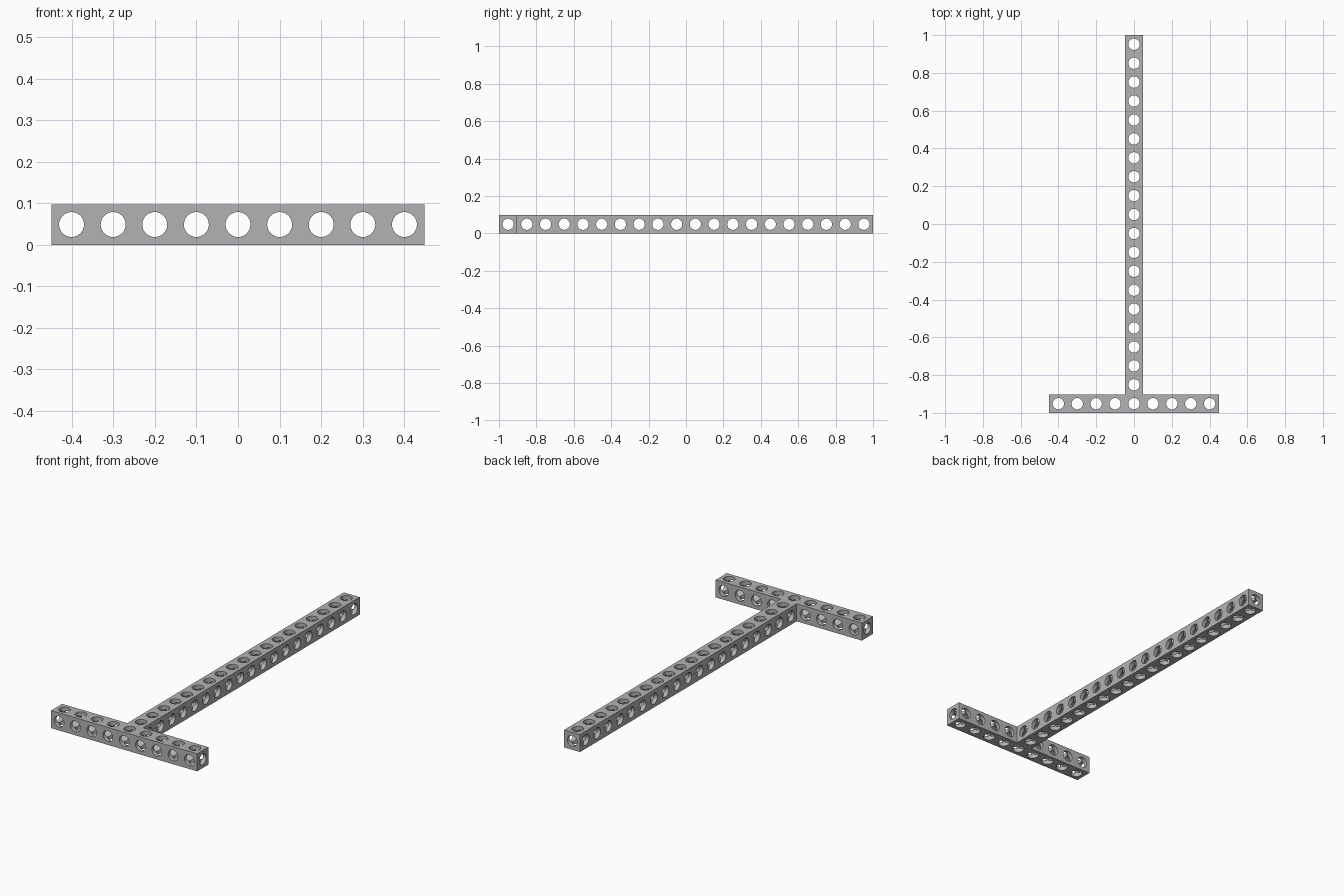
import bpy, bmesh
from math import pi
from mathutils import Matrix, Vector

cube = bpy.data.objects.get("Cube")
if cube:
    bpy.data.objects.remove(cube)

SIZE = 0.0975             # beam thickness
PITCH = (2 - SIZE) / 19   # hole spacing
RADIUS = 0.03
HALF = SIZE / 2
ARM = 4 * PITCH + HALF
ROW = -1 + HALF           # centre line of the crossbar

grey = bpy.data.materials.new("grey plastic")
grey.use_nodes = True
grey.diffuse_color = (0.45, 0.45, 0.45, 1)
grey.node_tree.nodes["Principled BSDF"].inputs["Base Color"].default_value = grey.diffuse_color


def add_object(name, bm):
    bmesh.ops.recalc_face_normals(bm, faces=bm.faces)
    mesh = bpy.data.meshes.new(name)
    bm.to_mesh(mesh)
    bm.free()
    obj = bpy.data.objects.new(name, mesh)
    bpy.context.collection.objects.link(obj)
    mesh.materials.append(grey)
    return obj


def drill(target, name, axis, holes):
    """Cut round holes, each given as (centre, length), along one axis."""
    bm = bmesh.new()
    turn = {"X": Matrix.Rotation(pi / 2, 4, "Y"),
            "Y": Matrix.Rotation(pi / 2, 4, "X"),
            "Z": Matrix.Identity(4)}[axis]
    for centre, length in holes:
        bmesh.ops.create_cone(bm, cap_ends=True, segments=32, radius1=RADIUS,
                              radius2=RADIUS, depth=length,
                              matrix=Matrix.Translation(Vector(centre)) @ turn)
    cutter = add_object(name, bm)
    cutter.hide_render = True
    mod = target.modifiers.new(name, "BOOLEAN")
    mod.operation = "DIFFERENCE"
    mod.solver = "EXACT"
    mod.object = cutter
    bpy.context.view_layer.objects.active = target
    bpy.ops.object.modifier_apply(modifier=mod.name)
    bpy.data.objects.remove(cutter)


# T-shaped beam: outline extruded upward
bm = bmesh.new()
right = [(ARM, -1), (ARM, -1 + SIZE), (HALF, -1 + SIZE), (HALF, 1)]
outline = right + [(-x, y) for x, y in reversed(right)]
face = bm.faces.new([bm.verts.new((x, y, 0)) for x, y in outline])
top = bmesh.ops.extrude_face_region(bm, geom=[face])["geom"]
bmesh.ops.translate(bm, vec=(0, 0, SIZE),
                    verts=[v for v in top if isinstance(v, bmesh.types.BMVert)])
beam = add_object("t_shaped_beam", bm)

# Hole positions along the crossbar and the long stem
bar = [i * PITCH for i in range(-4, 5)]
stem = [ROW + i * PITCH for i in range(1, 20)]
short = SIZE * 1.5

drill(beam, "vertical_holes", "Z",
      [((x, ROW, HALF), short) for x in bar] + [((0, y, HALF), short) for y in stem])
drill(beam, "sideways_holes", "X",
      [((0, ROW, HALF), 1.2)] + [((0, y, HALF), short) for y in stem])
drill(beam, "lengthwise_holes", "Y",
      [((x, ROW, HALF), short) for x in bar if x] + [((0, 0, HALF), 2.2)])

# Round hole walls, sharp rims
bpy.ops.object.select_all(action="DESELECT")
beam.select_set(True)
bpy.context.view_layer.objects.active = beam
bpy.ops.object.shade_smooth_by_angle(angle=pi / 6)
